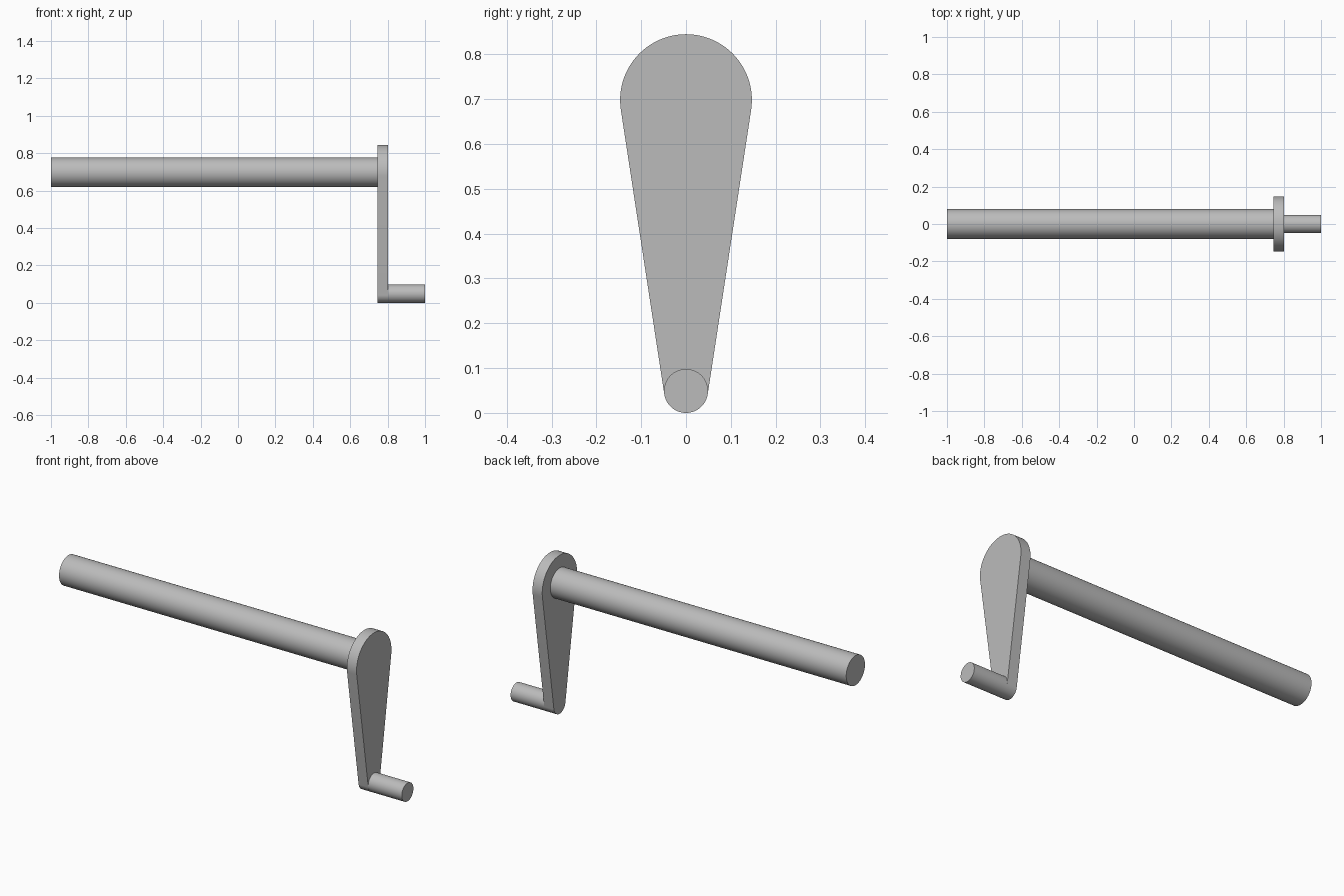
import bpy, bmesh, math

cube = bpy.data.objects.get("Cube")
if cube:
    bpy.data.objects.remove(cube, do_unlink=True)

GREY = (0.5, 0.5, 0.5, 1)
metal = bpy.data.materials.new("plain grey")
metal.use_nodes = True
metal.diffuse_color = GREY
metal.node_tree.nodes["Principled BSDF"].inputs["Base Color"].default_value = GREY

SHAFT_Z, SHAFT_R = 0.698, 0.079
HUB_R, TIP_R = 0.147, 0.049
ARM_X0, ARM_X1 = 0.745, 0.802


def arc(z, radius, start, end, steps=48):
    """Points (y, z) along an arc; angles are measured from +y."""
    angles = [start + (end - start) * i / steps for i in range(steps + 1)]
    return [(radius * math.cos(a), z + radius * math.sin(a)) for a in angles]


def extrude_x(name, outline, x0, x1):
    """Solid with a (y, z) outline, running along x."""
    bm = bmesh.new()
    face = bm.faces.new([bm.verts.new((x0, y, z)) for y, z in outline])
    new = bmesh.ops.extrude_face_region(bm, geom=[face])["geom"]
    verts = [v for v in new if isinstance(v, bmesh.types.BMVert)]
    bmesh.ops.translate(bm, verts=verts, vec=(x1 - x0, 0, 0))
    bmesh.ops.recalc_face_normals(bm, faces=bm.faces)
    mesh = bpy.data.meshes.new(name)
    bm.to_mesh(mesh)
    bm.free()
    mesh.materials.append(metal)
    obj = bpy.data.objects.new(name, mesh)
    bpy.context.collection.objects.link(obj)
    bpy.ops.object.select_all(action="DESELECT")
    obj.select_set(True)
    bpy.context.view_layer.objects.active = obj
    bpy.ops.object.shade_smooth_by_angle(angle=math.radians(30))


def circle(z, radius):
    return arc(z, radius, 0, math.tau, 64)[:-1]


# Shaft and handle, both round bars
extrude_x("shaft", circle(SHAFT_Z, SHAFT_R), -1, ARM_X0)
extrude_x("handle", circle(TIP_R, TIP_R), ARM_X1, 1)

# Crank arm: two round ends joined by their common tangents
tilt = math.asin((HUB_R - TIP_R) / (SHAFT_Z - TIP_R))
outline = arc(SHAFT_Z, HUB_R, -tilt, math.pi + tilt)
outline += arc(TIP_R, TIP_R, math.pi + tilt, math.tau - tilt)
extrude_x("crank_arm", outline, ARM_X0, ARM_X1)
